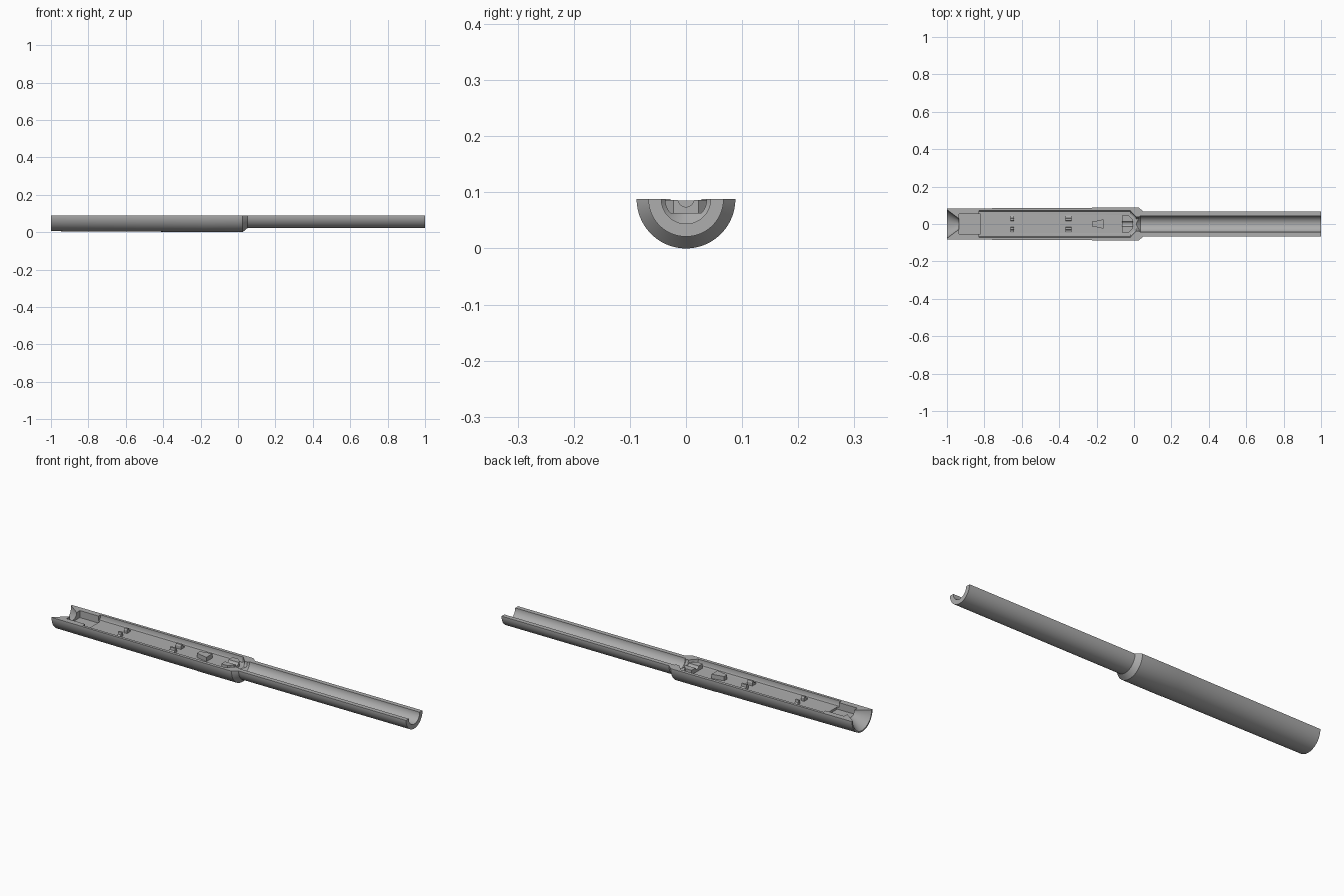
import bpy, bmesh, math

cube = bpy.data.objects.get("Cube")
if cube:
    bpy.data.objects.remove(cube, do_unlink=True)

TOP = 0.088      # height of the split plane
FLOOR = 0.063    # floor of the handle bay
SEGS = 48

grey = bpy.data.materials.new("plain_grey")
grey.use_nodes = True
grey.diffuse_color = (0.42, 0.42, 0.42, 1)
grey.node_tree.nodes["Principled BSDF"].inputs["Base Color"].default_value = (0.42, 0.42, 0.42, 1)


def loft(name, rings):
    """Skin a row of matching closed rings into a solid."""
    bm = bmesh.new()
    loops = [[bm.verts.new(p) for p in ring] for ring in rings]
    n = len(loops[0])
    for a, b in zip(loops, loops[1:]):
        for i in range(n):
            j = (i + 1) % n
            bm.faces.new((a[i], a[j], b[j], b[i]))
    bm.faces.new(loops[0])
    bm.faces.new(loops[-1])
    bmesh.ops.recalc_face_normals(bm, faces=bm.faces[:])
    mesh = bpy.data.meshes.new(name)
    bm.to_mesh(mesh)
    bm.free()
    mesh.materials.append(grey)
    obj = bpy.data.objects.new(name, mesh)
    bpy.context.collection.objects.link(obj)
    return obj


def half_round(name, profile, floor=None, lift=0):
    """Half-round solid from (x, radius) pairs, optionally flat-bottomed."""
    rings = []
    for x, r in profile:
        ring = []
        for i in range(SEGS + 1):
            t = math.pi * (1 + i / SEGS)
            z = TOP + r * math.sin(t)
            ring.append((x, r * math.cos(t), z if floor is None else max(z, floor)))
        if lift:
            ring += [(x, r, TOP + lift), (x, -r, TOP + lift)]
        rings.append(ring)
    return loft(name, rings)


def prism_z(name, outline, z0, z1):
    return loft(name, [[(x, y, z) for x, y in outline] for z in (z0, z1)])


def prism_x(name, outline, x0, x1):
    return loft(name, [[(x, y, z) for y, z in outline] for x in (x0, x1)])


def box_outline(x0, x1, w):
    return [(x0, -w), (x1, -w), (x1, w), (x0, w)]


def cut(obj, cutters):
    bpy.context.view_layer.objects.active = obj
    for c in cutters:
        mod = obj.modifiers.new("cut", 'BOOLEAN')
        mod.operation = 'DIFFERENCE'
        mod.solver = 'EXACT'
        mod.object = c
        bpy.ops.object.modifier_apply(modifier=mod.name)
        bpy.data.objects.remove(c, do_unlink=True)


# Half shell: tapered handle, shoulder and slim tube
shell = half_round("half_shell", [(-1, 0.083), (-0.2, 0.087), (-0.195, 0.088),
                                  (0.025, 0.088), (0.05, 0.067), (1, 0.067)])
cut(shell, [
    # flared mouth
    half_round("mouth_cutter", [(-1.01, 0.082), (-1, 0.076), (-0.935, 0.028), (-0.92, 0.028)], lift=0.05),
    # narrow pocket behind the mouth
    prism_z("pocket_cutter", box_outline(-0.935, -0.82, 0.054), 0.052, 0.15),
    # long flat-floored bay
    half_round("bay_cutter", [(-0.83, 0.071), (-0.02, 0.071), (0.012, 0.037), (0.03, 0.037)],
               floor=FLOOR, lift=0.05),
    # tube bore
    half_round("bore_cutter", [(0.012, 0.024), (0.035, 0.044), (1.01, 0.044)], lift=0.05),
])

# Paired hooked supports
post = [(0.016, FLOOR - 0.004), (0.016, 0.078), (0.02, 0.086), (0.03, 0.086),
        (0.032, 0.074), (0.045, 0.07), (0.045, FLOOR - 0.004)]
parts = [shell]
for place, x, half in (("rear", -0.65, 0.009), ("middle", -0.35, 0.015)):
    for side, s in (("left", 1), ("right", -1)):
        parts.append(prism_x(f"{place}_support_{side}", [(s * y, z) for y, z in post], x - half, x + half))

# Wedge-shaped block
parts.append(prism_z("wedge_block", [(-0.225, -0.012), (-0.162, -0.025), (-0.162, 0.025), (-0.225, 0.012)],
                     FLOOR - 0.004, 0.085))

# Front seat with a rounded channel
seat = prism_z("front_seat", [(-0.063, -0.045), (-0.028, -0.045), (-0.006, -0.022),
                              (-0.006, 0.022), (-0.028, 0.045), (-0.063, 0.045)], FLOOR - 0.004, 0.086)
cut(seat, [half_round("channel_cutter", [(-0.1, 0.014), (0.05, 0.014)], lift=0.05)])
parts.append(seat)

# Smooth round surfaces, keep edges crisp
bpy.ops.object.select_all(action='DESELECT')
for p in parts:
    p.select_set(True)
bpy.context.view_layer.objects.active = shell
bpy.ops.object.shade_smooth_by_angle(angle=math.radians(25))
